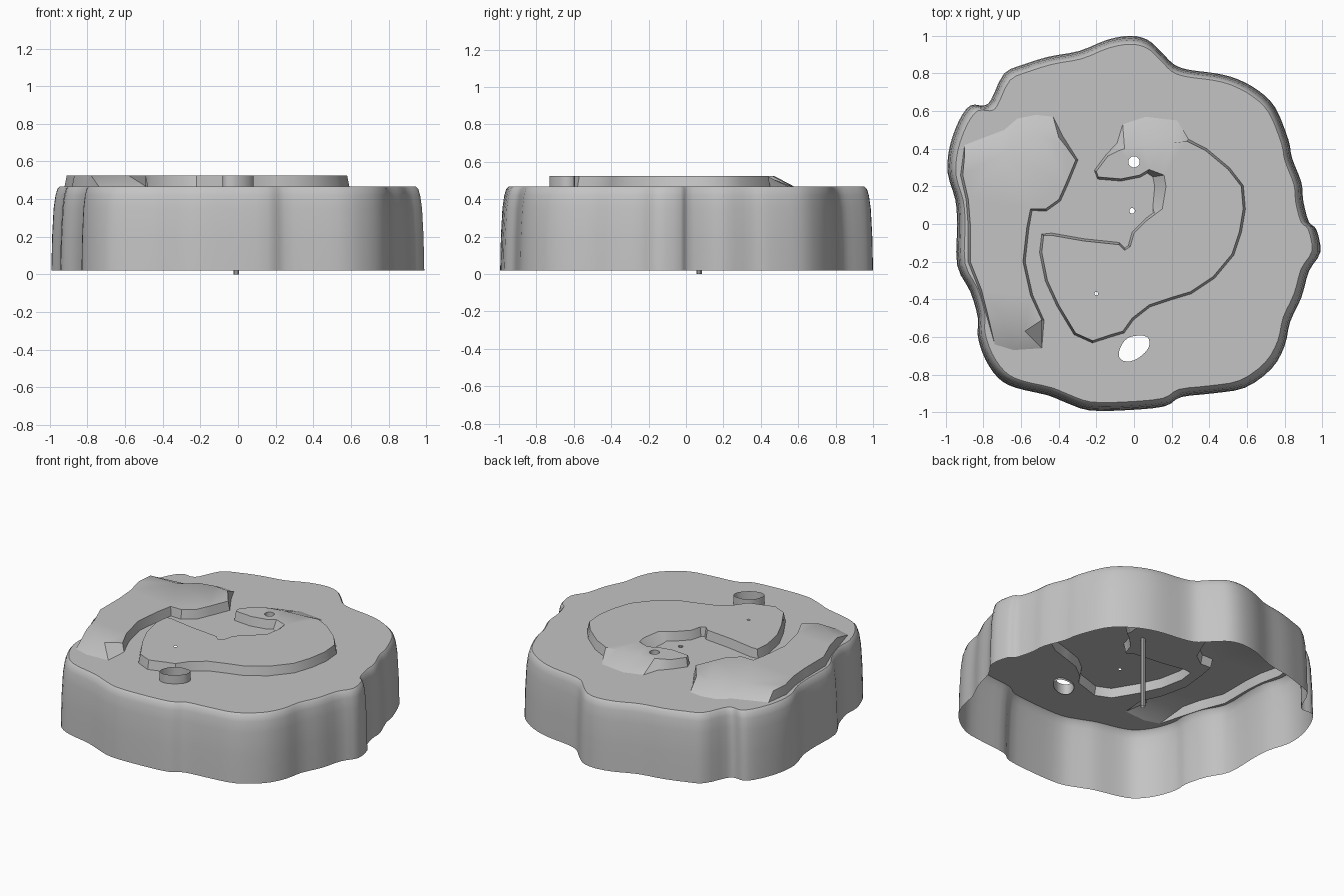
import bpy
import bmesh
import math
from mathutils import Vector

old = bpy.data.objects.get("Cube")
if old:
    bpy.data.objects.remove(old, do_unlink=True)

DECK_Z, PLATE_Z, FOOT_Z = 0.467, 0.525, 0.02

grey = bpy.data.materials.new("plain grey")
grey.use_nodes = True
grey.diffuse_color = (0.55, 0.55, 0.55, 1)
grey.node_tree.nodes["Principled BSDF"].inputs["Base Color"].default_value = grey.diffuse_color


def finish(name, bm):
    """Turn a bmesh into a named, smooth-by-angle object."""
    mesh = bpy.data.meshes.new(name)
    bm.to_mesh(mesh)
    bm.free()
    mesh.materials.append(grey)
    obj = bpy.data.objects.new(name, mesh)
    bpy.context.collection.objects.link(obj)
    bpy.ops.object.select_all(action="DESELECT")
    obj.select_set(True)
    bpy.context.view_layer.objects.active = obj
    bpy.ops.object.shade_smooth_by_angle(angle=math.radians(35))


def loft(bm, loops):
    """Join equal-length loops, lowest first, with quads."""
    rings = [[bm.verts.new(p) for p in loop] for loop in loops]
    count = len(rings[0])
    for low, high in zip(rings, rings[1:]):
        for i in range(count):
            j = (i + 1) % count
            bm.faces.new((low[i], low[j], high[j], high[i]))


def sheet(bm, loops):
    """Fill the first loop flat, leaving the other loops open."""
    edges = []
    for loop in loops:
        verts = [bm.verts.new(p) for p in loop]
        edges += [bm.edges.new((a, b)) for a, b in zip(verts, verts[1:] + verts[:1])]
    made = bmesh.ops.triangle_fill(bm, edges=edges, use_beauty=True, normal=(0, 0, 1))
    for face in made["geom"]:
        if isinstance(face, bmesh.types.BMFace):
            face.normal_update()
            if face.normal.z < 0:
                face.normal_flip()


def at_height(points, z, scale=1.0):
    return [Vector((p[0] * scale, p[1] * scale, z)) for p in points]


def circle(x, y, radius, count=16):
    turns = [math.tau * i / count for i in range(count)]
    return [(x + radius * math.cos(t), y + radius * math.sin(t)) for t in turns]


def rounded(points, steps=3):
    """Closed smooth curve through the points."""
    pts = [Vector(p) for p in points]
    out = []
    for i, b in enumerate(pts):
        a, c, d = pts[i - 1], pts[(i + 1) % len(pts)], pts[(i + 2) % len(pts)]
        for k in range(steps):
            t = k / steps
            out.append(b + (c - a) * t / 2 + (a - b * 2.5 + c * 2 - d / 2) * t * t
                       + (b * 1.5 - a / 2 - c * 1.5 + d / 2) * t ** 3)
    return out


def plate_loops(points, flare=0.012):
    """Foot and top loops; a point may carry its own foot position."""
    points = [[v / 100 for v in p] for p in reversed(points)]
    foot = []
    for i, p in enumerate(points):
        if len(p) == 4:
            foot.append(p[2:])
            continue
        before, after = points[i - 1], points[(i + 1) % len(points)]
        way = Vector((after[0] - before[0], after[1] - before[1])).normalized()
        foot.append((p[0] + way.y * flare, p[1] - way.x * flare))
    return at_height(foot, DECK_Z), at_height(points, PLATE_Z)


def build_plate(name, foot, top, holes=()):
    bm = bmesh.new()
    loft(bm, [foot, top])
    sheet(bm, [top] + [at_height(h, PLATE_Z) for h in holes])
    bmesh.ops.remove_doubles(bm, verts=bm.verts, dist=0.0005)
    finish(name, bm)


def build_tube(name, points, low, high):
    bm = bmesh.new()
    loft(bm, [at_height(points, high), at_height(points, low)])
    finish(name, bm)


# Wavy outer outline, in hundredths, counterclockwise
outline = [
    (99, -15), (97, -3), (93, 1), (90, 12), (89, 22), (84, 35), (82, 45), (75, 62),
    (66, 71), (55, 77), (44, 80), (29, 82), (21, 85), (14, 92), (7, 98), (-2, 100),
    (-14, 98), (-29, 92), (-45, 89), (-58, 85), (-69, 80), (-76, 66), (-80, 63),
    (-87, 63), (-93, 55), (-98, 41), (-99, 27), (-95, 13), (-94, 0), (-94, -22),
    (-87, -36), (-83, -50), (-83, -60), (-79, -72), (-72, -82), (-63, -87),
    (-46, -91), (-36, -95), (-24, -99), (-5, -99), (16, -97), (25, -92), (42, -90),
    (59, -87), (73, -77), (80, -65), (83, -52), (89, -39), (93, -25)]
rim = rounded([(x / 100, y / 100) for x, y in outline])

# Raised hooked plate, clockwise; extra pairs are sloped feet
hook = [
    (-48, -6), (-44, -6), (-27, -9), (-8, -11), (-5, -14), (-2, -12), (0, -5),
    (7, 2), (11, 5), (15, 8, 10, 9), (17, 20, 11, 20), (16, 26, 10, 25), (8, 29, 7, 27),
    (3, 26), (-7, 24), (-19, 25), (-20, 28), (-14, 36), (-8, 39, -9, 43),
    (-5, 40, -6, 53), (5, 42, 6, 57), (20, 43, 23, 55), (28, 44, 29, 45), (38, 39),
    (50, 29), (57, 20), (58, 8), (56, -4), (52, -16), (42, -28), (30, -36), (20, -39),
    (8, -43), (-1, -50), (-6, -57), (-13, -59), (-22, -62), (-31, -58), (-40, -43),
    (-46, -30), (-49, -15)]

# Raised side plate running out to the rim
side = [
    (-90, 37, -90, 42), (-70, 37, -69, 50), (-60, 45, -62, 56), (-50, 47, -52, 58),
    (-40, 46, -43, 57), (-36, 41, -38, 47), (-31, 34), (-36, 22), (-40, 13), (-47, 8),
    (-55, 8), (-57, -2), (-59, -20), (-55, -38), (-49, -51), (-58, -57, -49, -66),
    (-70, -50, -64, -67), (-78, -47, -74, -64), (-81, -35), (-87, -20), (-87, 0),
    (-88, 13), (-91, 26)]

# Openings
drain = rounded([(0.08, -0.65), (0.07, -0.60), (0, -0.595), (-0.05, -0.62),
                 (-0.08, -0.68), (-0.07, -0.72), (-0.02, -0.73), (0.04, -0.70)][::1])
peg_hole = circle(0, 0.33, 0.03)
pin_hole = circle(-0.2, -0.37, 0.01, 8)
stem_hole = circle(-0.01, 0.07, 0.015, 10)

hook_foot, hook_top = plate_loops(hook)
side_foot, side_top = plate_loops(side)

# Open-bottomed outer wall with a softened upper edge
profile = [(FOOT_Z, 1.0), (0.2, 0.996), (0.35, 0.988), (0.42, 0.978), (0.455, 0.967),
           (DECK_Z, 0.955)]
bm = bmesh.new()
loft(bm, [at_height(rim, z, s) for z, s in profile])
finish("outer_wall", bm)

# Flat deck, left open below the raised plates
bm = bmesh.new()
sheet(bm, [at_height(rim, DECK_Z, profile[-1][1]), hook_foot, side_foot,
           at_height(drain, DECK_Z), at_height(stem_hole, DECK_Z)])
finish("deck", bm)

# Raised plates
build_plate("hook_plate", hook_foot, hook_top, [peg_hole, pin_hole])
build_plate("side_plate", side_foot, side_top)

# Thin-walled tubes through the openings
build_tube("drain_tube", drain, 0.455, PLATE_Z)
build_tube("peg_tube", peg_hole, 0.45, PLATE_Z)
build_tube("stem_tube", stem_hole, 0, DECK_Z)
